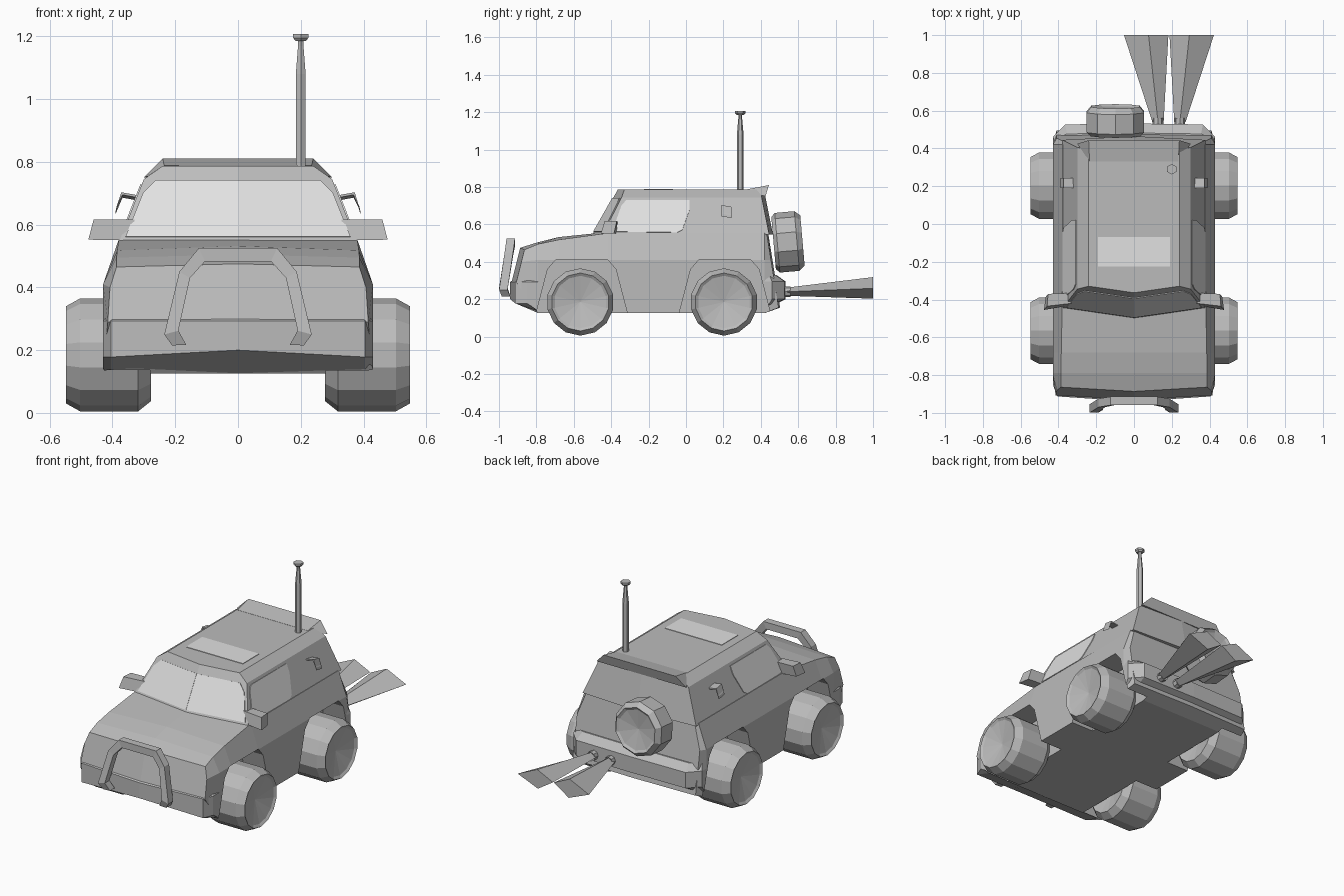
import bpy, bmesh, math
from mathutils import Matrix, Vector

if "Cube" in bpy.data.objects:
    bpy.data.objects.remove(bpy.data.objects["Cube"])


def material(name, v):
    m = bpy.data.materials.new(name)
    m.diffuse_color = (v, v, v, 1)
    m.use_nodes = True
    m.node_tree.nodes["Principled BSDF"].inputs["Base Color"].default_value = m.diffuse_color
    return m


GREY = material("body grey", 0.50)
GLASS = material("window pale grey", 0.75)


def build(name, verts, faces, mat=GREY, matrix=None):
    bm = bmesh.new()
    vs = [bm.verts.new(v) for v in verts]
    for f in faces:
        bm.faces.new([vs[i] for i in f])
    bmesh.ops.remove_doubles(bm, verts=bm.verts, dist=1e-5)
    bmesh.ops.recalc_face_normals(bm, faces=bm.faces)
    me = bpy.data.meshes.new(name)
    bm.to_mesh(me)
    bm.free()
    if matrix:
        me.transform(matrix)
    me.materials.append(mat)
    ob = bpy.data.objects.new(name, me)
    bpy.context.collection.objects.link(ob)
    return ob


def loft(name, rings, split=0, mat=GREY, matrix=None):
    """Skin between closed rings; caps may be split at the centre line."""
    n = len(rings[0])
    verts = [p for r in rings for p in r]
    faces = [(a * n + i, a * n + (i + 1) % n, (a + 1) * n + (i + 1) % n, (a + 1) * n + i)
             for a in range(len(rings) - 1) for i in range(n)]
    for o in (0, (len(rings) - 1) * n):
        if split:
            faces.append([o + i for i in range(split)])
            faces.append([o + i for i in range(split - 1, n)] + [o])
        else:
            faces.append([o + i for i in range(n)])
    return build(name, verts, faces, mat, matrix)


def loft_sym(name, halves):
    rings = [h + [(-x, y, z) for x, y, z in h[-2:0:-1]] for h in halves]
    return loft(name, rings, len(halves[0]))


def revolve(name, prof, n, matrix, turn=0.0):
    rings = [[(r * math.cos(turn + math.tau * i / n), r * math.sin(turn + math.tau * i / n), a)
              for i in range(n)] for a, r in prof]
    verts = [p for r in rings for p in r]
    faces = [(a * n + i, a * n + (i + 1) % n, (a + 1) * n + (i + 1) % n, (a + 1) * n + i)
             for a in range(len(rings) - 1) for i in range(n)]
    return build(name, verts, faces, GREY, matrix)


def mirrored(pts, s):
    return [(s * x, y, z) for x, y, z in pts]


# Lower body: y centre, y edge, slant, bottom x/z, middle x/z, belt x/z, centre top z
rows = [(-.93, -.905, .25, .415, .29, .408, .40, .387, .465, .475),
        (-.79, -.79, 0, .43, .125, .43, .41, .387, .495, .505),
        (-.68, -.68, 0, .43, .125, .43, .41, .385, .518, .532),
        (-.44, -.42, 0, .43, .125, .43, .41, .38, .553, .557),
        (.42, .42, 0, .43, .125, .43, .41, .378, .553, .557),
        (.48, .472, -.16, .41, .155, .41, .41, .36, .553, .557)]
halves = []
for yc, ye, k, xb, zb, xm, zm, xt, zt, zc in rows:
    s = lambda y, z: y + k * (z - .30)
    halves.append([(0, s(yc, zb), zb), (xb, s(ye, zb), zb), (xm, s(ye, zm), zm),
                   (xt, s(ye, zt), zt), (0, s(yc, zc), zc)])
body = loft_sym("lower_body", halves)


# Cabin with planar, centre-creased windscreen
def screen_y(x, z):
    return -.495 + .145 * abs(x) + .565 * (z - .555)


def rear_y(z):
    return .48 - .2 * (z - .47)


cab = []
for x, z in ((.379, .545), (.30, .745), (.24, .787)):
    cab.append([(0, screen_y(0, z), z), (x, screen_y(x, z), z),
                (x, rear_y(z) - .02, z), (0, rear_y(z), z)])
loft_sym("cabin", cab)

# Roof spoiler
loft_sym("roof_spoiler", [
    [(0, .33, .775), (.235, .33, .775), (.235, .33, .788), (0, .33, .788)],
    [(0, .425, .75), (.30, .425, .75), (.24, .443, .81), (0, .443, .81)]])

# Bumpers, lofted upward from half plans
front = []
for dz, zc, dy, w in ((0, .126, .15, .43), (0, .20, 0, .43), (0, .293, 0, .43), (0, .305, .02, .42)):
    ze = zc - (.022 if zc == .20 else 0)
    front.append([(0, -.94 + dy, zc), (w - .025, -.913 + dy, ze), (w, -.85 + dy * .5, ze),
                  (w, -.72, ze), (0, -.72, zc)])
front_bumper = loft_sym("front_bumper", front)
rear = []
for z, dy, w in ((.155, .09, .43), (.20, 0, .43), (.295, 0, .43), (.33, .05, .42)):
    rear.append([(0, .532 - dy, z), (w - .065, .527 - dy, z), (w, .46 - dy * .3, z),
                 (w, .40, z), (0, .40, z)])
rear_bumper = loft_sym("rear_bumper", rear)

# Wheel arches cut through the sides
for cy in (-.56, .205):
    for s in (-1, 1):
        arch = [(-.26, .05), (-.24, .13), (-.18, .36), (-.135, .412),
                (.14, .412), (.185, .36), (.245, .13), (.265, .05)]
        cutter = loft("arch_cutter", [[(s * x, cy + y, z) for y, z in arch] for x in (.28, .6)])
        for ob in (body, front_bumper, rear_bumper):
            mod = ob.modifiers.new("arch", "BOOLEAN")
            mod.operation = "DIFFERENCE"
            mod.solver = "EXACT"
            mod.object = cutter
        cutter.hide_render = True
        dg = bpy.context.evaluated_depsgraph_get()
        for ob in (body, front_bumper, rear_bumper):
            me = bpy.data.meshes.new_from_object(ob.evaluated_get(dg))
            ob.modifiers.clear()
            ob.data = me
        bpy.data.objects.remove(cutter)

# Wheels with dished hubs
tyre = [(-.10, 0), (-.135, .148), (-.095, .18), (.09, .18), (.135, .155), (.125, .14), (.095, 0)]
for label, cy in (("front", -.565), ("rear", .203)):
    for side, s in (("right", 1), ("left", -1)):
        m = Matrix.Translation((s * .413, cy, .185)) @ Matrix.Rotation(s * math.pi / 2, 4, "Y")
        revolve(f"{label}_{side}_wheel", tyre, 14, m)

# Spare wheel on the tail
spare = [(-.08, 0), (-.08, .14), (-.06, .16), (.045, .16), (.075, .135), (.065, .12), (.045, 0)]
revolve("spare_wheel", spare, 10, Matrix.Translation((-.098, .548, .507))
        @ Matrix.Rotation(math.radians(-85), 4, "X"), math.pi / 10)

# Windows as thin plates
def plate(name, pts, off):
    off = Vector(off)
    loft(name, [[Vector(p) - off * .3 for p in pts], [Vector(p) + off for p in pts]], mat=GLASS)


for s in (-1, 1):
    pts = [(s * x, screen_y(x, z), z) for x, z in
           ((0, .56), (.358, .56), (.302, .70), (.262, .74), (0, .74))]
    plate("windscreen_half", pts, (s * .0005, -.004, .002))
    pts = [(s * (.379 - (z - .545) * .395), y, z) for y, z in
           ((-.395, .56), (-.345, .70), (-.32, .728), (.02, .728), (.02, .68), (-.02, .57), (-.045, .556))]
    plate("side_window", pts, (s * .004, 0, .0015))
plate("sunroof", [(-.19, -.225, .787), (.19, -.225, .787), (.19, -.07, .787), (-.19, -.07, .787)],
      (0, 0, .003))

for side, s in (("right", 1), ("left", -1)):
    # Door mirrors
    loft(side + "_mirror", [
        mirrored([(.33, -.43, .55), (.33, -.37, .55), (.33, -.365, .617), (.33, -.42, .617)], s),
        mirrored([(.477, -.455, .552), (.467, -.385, .552), (.455, -.37, .617), (.46, -.435, .617)], s)])
    # Bent side brackets
    strip = [(.315, .69), (.372, .70), (.39, .64), (.387, .655), (.368, .692), (.315, .682)]
    loft(side + "_bracket", [mirrored([(x, y, z + t) for x, z in strip], s)
                             for y, t in ((.19, .003), (.243, -.006))])

# Bull bar
outer = [(.21, .215), (.235, .25), (.187, .45), (.125, .525)]
inner = [(.165, .217), (.19, .262), (.153, .43), (.105, .483)]
section = []
for (xo, zo), (xi, zi) in zip(outer, inner):
    zm = (zo + zi) / 2
    yf = -1 + .16 * (zm - .25) if zm > .23 else -.985
    section.append([(xo, yf, zo), (xo, yf + .045, zo), (xi, yf + .045, zi), (xi, yf, zi)])
loft("bull_bar", section + [mirrored(r, -1) for r in section[::-1]])

# Aerial
revolve("aerial", [(.77, 0), (.77, .018), (1.08, .018), (1.17, .010), (1.186, .010), (1.186, .02),
                   (1.195, .028), (1.207, .028), (1.207, 0)], 6, Matrix.Translation((.2, .29, 0)), math.pi / 6)

# Exhaust pipes and flared plumes
for side, s in (("left", -1), ("right", 1)):
    cx = .185 + s * .058
    revolve(side + "_exhaust_pipe", [(0, 0), (0, .028), (.08, .028), (.07, 0)], 8,
            Matrix.Translation((cx, .48, .24)) @ Matrix.Rotation(-math.pi / 2, 4, "X"))
    near = [(.03, .0), (.0, .022), (-.03, .0), (.0, -.022)]
    far = [(.18, .0), (.05, .06), (-.055, .01), (.045, -.055)]
    loft(side + "_exhaust_plume", [[(cx + s * x, .54, .24 + z) for x, z in near],
                                   [(cx + s * x, 1.0, .258 + z) for x, z in far]])
